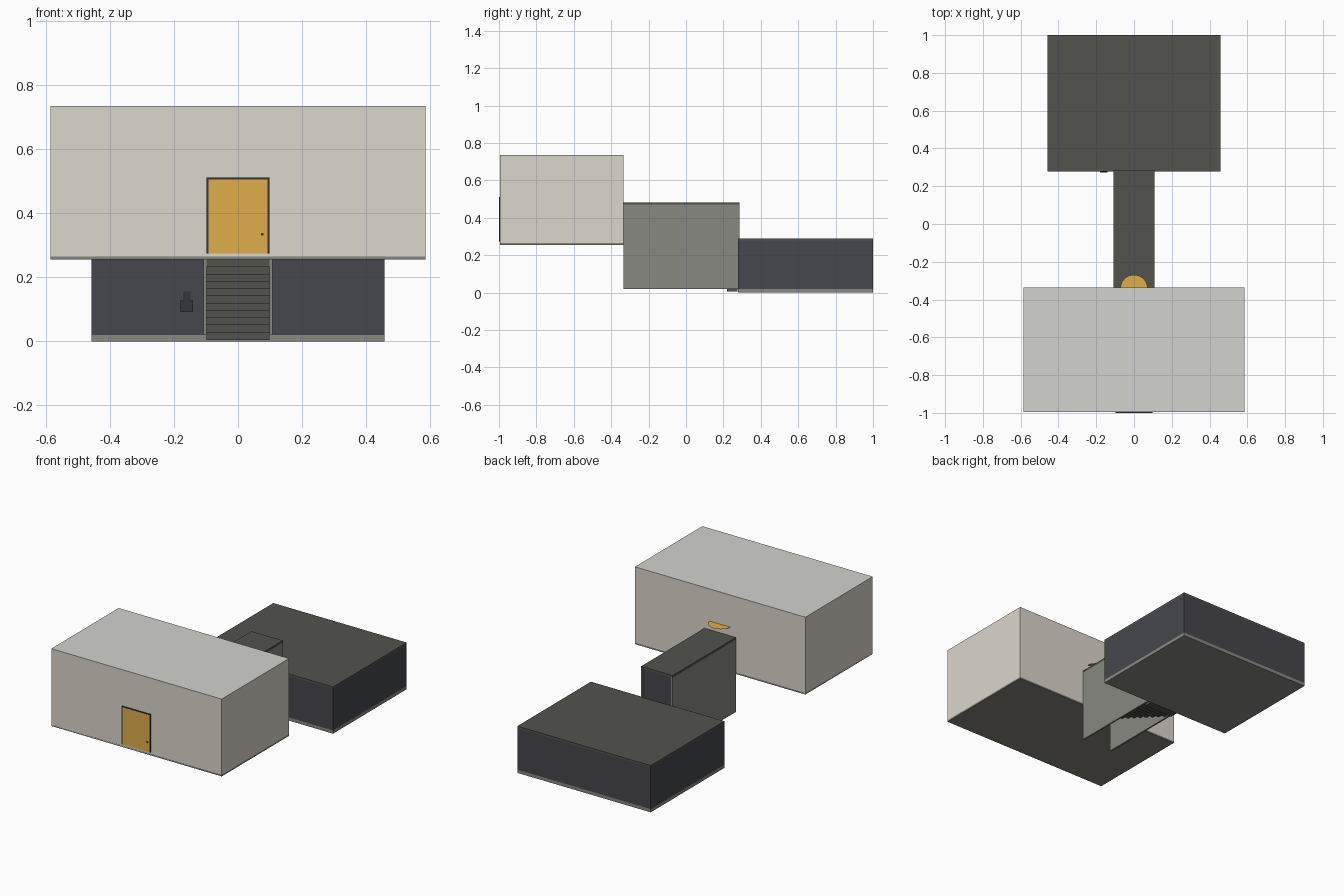
import bpy, bmesh, math

if "Cube" in bpy.data.objects:
    bpy.data.objects.remove(bpy.data.objects["Cube"])

def lin(h):
    vals = [int(h[i:i + 2], 16) / 255 for i in (0, 2, 4)]
    return [c / 12.92 if c < .04045 else ((c + .055) / 1.055) ** 2.4 for c in vals] + [1]

def mat(name, h):
    m = bpy.data.materials.new(name)
    m.diffuse_color = lin(h)
    m.use_nodes = True
    m.node_tree.nodes["Principled BSDF"].inputs["Base Color"].default_value = m.diffuse_color
    return m

plaster = mat("plaster", "DCD6CC")
ceiling = mat("ceiling", "D2D3CE")
floor = mat("floor", "85837C")
concrete = mat("concrete", "888982")
dark = mat("dark_concrete", "52524D")
slate = mat("slate", "46474D")
gold = mat("ochre", "DFAE4B")
black = mat("black", "35363B")

def boxes(name, spans, material):
    """One object from boxes given as (x0, x1, y0, y1, z0, z1)."""
    bm = bmesh.new()
    for x0, x1, y0, y1, z0, z1 in spans:
        r = bmesh.ops.create_cube(bm, size=1)
        for v in r["verts"]:
            v.co = ((x0 + x1) / 2 + v.co.x * (x1 - x0),
                    (y0 + y1) / 2 + v.co.y * (y1 - y0),
                    (z0 + z1) / 2 + v.co.z * (z1 - z0))
    me = bpy.data.meshes.new(name)
    bm.to_mesh(me)
    bm.free()
    me.materials.append(material)
    ob = bpy.data.objects.new(name, me)
    bpy.context.collection.objects.link(ob)
    return ob

def side_walls(w, t, y0, y1, z0, z1):
    return [(-w, -w + t, y0, y1, z0, z1), (w - t, w, y0, y1, z0, z1)]

def door_wall(w, y0, y1, z0, z1, half, top):
    """Wall across x with a doorway in the middle."""
    return [(-w, -half, y0, y1, z0, z1), (half, w, y0, y1, z0, z1),
            (-half, half, y0, y1, top, z1)]

T = 0.01
# upper room
W, F, B = 0.585, -0.995, -0.335
boxes("upper_floor", [(-W, W, F, B, 0.255, 0.265)], floor)
boxes("upper_roof", [(-W, W, F, B, 0.725, 0.735)], ceiling)
boxes("upper_side_walls", side_walls(W, T, F, B, 0.258, 0.732), plaster)
boxes("upper_front_wall", [(-W, W, F, F + T, 0.258, 0.732)], plaster)
boxes("upper_back_wall", door_wall(W, B - T, B, 0.258, 0.732, 0.1, 0.47), plaster)

# front door with frame and knob
boxes("door", [(-0.092, 0.092, -0.999, F + 0.015, 0.274, 0.505)], gold)
boxes("door_frame", side_walls(0.098, 0.006, -1, F + 0.015, 0.274, 0.511)
      + [(-0.092, 0.092, -1, F + 0.015, 0.505, 0.511)], black)
boxes("door_knob", [(0.072, 0.08, -1, -0.997, 0.33, 0.338)], black)

# flat disc reaching through the back wall over the stairway
bpy.ops.mesh.primitive_circle_add(vertices=32, radius=0.072, fill_type='NGON',
                                  location=(0, -0.341, 0.535))
disc = bpy.context.object
disc.name = "doorway_disc"
disc.data.materials.append(gold)

# stairway passage, open underneath
boxes("stair_walls", side_walls(0.108, T, B, 0.285, 0.02, 0.47), concrete)
boxes("stair_roof", [(-0.108, 0.108, B, 0.285, 0.468, 0.482)], dark)
boxes("stair_end_wall", [(-0.098, 0.098, 0.273, 0.283, 0.285, 0.468)], slate)
N = 11
rise, run = 0.25 / N, (0.275 - B) / N
boxes("steps", [(-0.098, 0.098, B + i * run, B + (i + 1) * run,
                 0.255 - (i + 1) * rise, 0.257 - i * rise) for i in range(N)], dark)

# basement room
W, F, B = 0.458, 0.278, 1.0
boxes("basement_floor", [(-W, W, F, B, 0, 0.02)], concrete)
boxes("basement_roof", [(-W, W, F, B, 0.278, 0.29)], dark)
boxes("basement_side_walls", side_walls(W, T, F, B, 0.02, 0.278), slate)
boxes("basement_back_wall", [(-W, W, B - T, B, 0.02, 0.278)], slate)
boxes("basement_front_wall", door_wall(W, F, F + T, 0.02, 0.278, 0.1, 0.26), slate)

# small box on the basement front wall
boxes("wall_box", [(-0.18, -0.14, 0.272, 0.295, 0.092, 0.128),
                   (-0.172, -0.148, 0.274, 0.295, 0.128, 0.155)], black)
